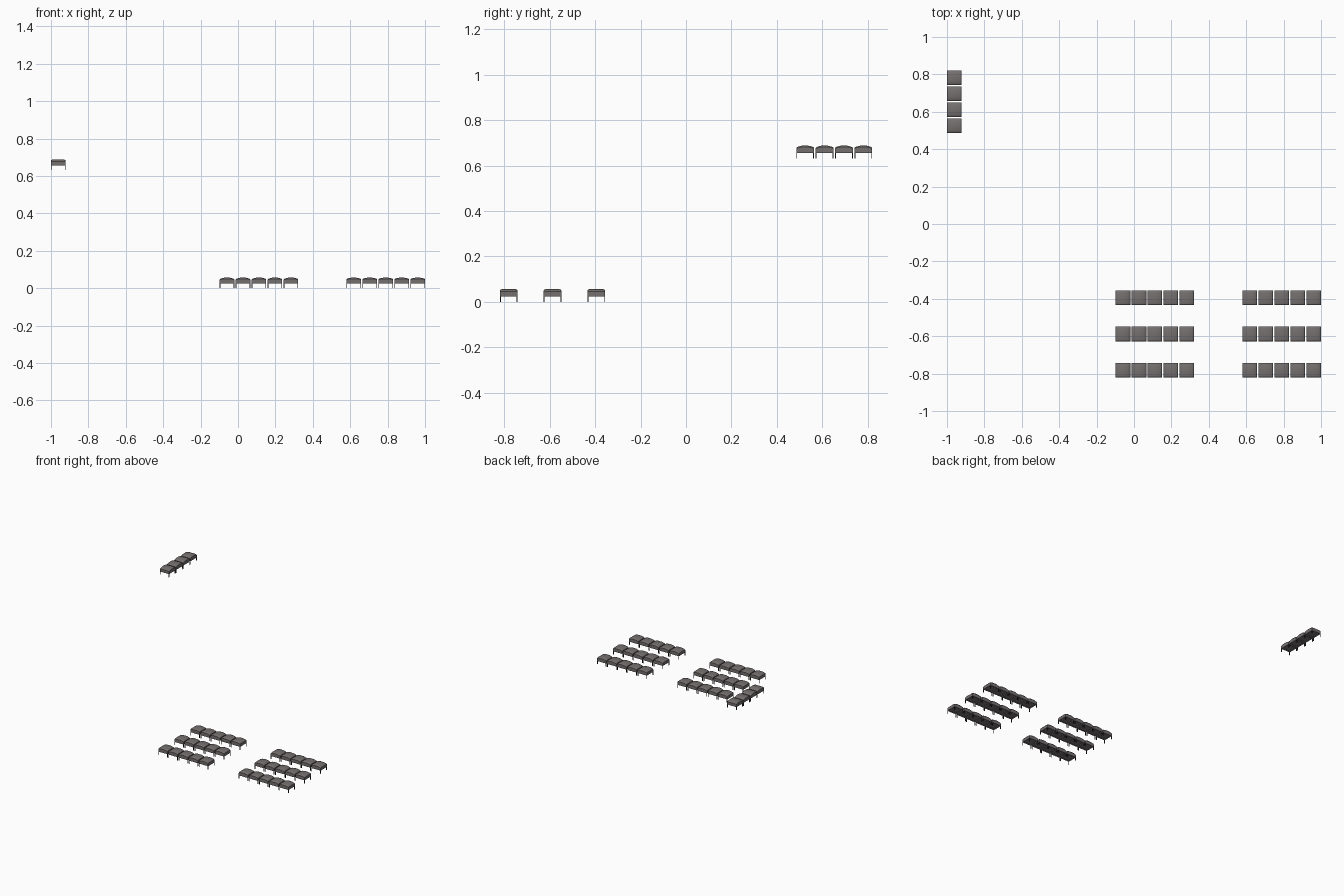
import bpy, bmesh
from mathutils import Matrix
from math import radians

if "Cube" in bpy.data.objects:
    bpy.data.objects.remove(bpy.data.objects["Cube"])

W, H, LEG = 0.078, 0.056, 0.024
PITCH = 0.0855


def material(name, col):
    m = bpy.data.materials.new(name)
    m.diffuse_color = (*col, 1)
    m.use_nodes = True
    m.node_tree.nodes["Principled BSDF"].inputs["Base Color"].default_value = m.diffuse_color
    return m


fabric = material("grey_fabric", (0.18, 0.16, 0.16))
metal = material("dark_metal", (0.03, 0.03, 0.03))


def finish(bm, name, mat):
    bmesh.ops.recalc_face_normals(bm, faces=bm.faces)
    me = bpy.data.meshes.new(name)
    bm.to_mesh(me)
    bm.free()
    me.materials.append(mat)
    return me


def add_box(bm, size, loc):
    m = Matrix.Translation(loc) @ Matrix.Diagonal((*size, 1))
    bmesh.ops.create_cube(bm, size=1, matrix=m)


# Cushion: crowned cross-section run front to back, ends softened
def cushion_mesh():
    bm = bmesh.new()
    h = W / 2
    prof = [(-h, 0.029), (h, 0.029), (h, 0.046), (0.036, 0.050), (0.027, 0.053),
            (0.014, H), (-0.014, H), (-0.027, 0.053), (-0.036, 0.050), (-h, 0.046)]
    rings = []
    for y, drop in ((-h, 0.006), (-h + 0.003, 0.002), (-h + 0.009, 0),
                    (h - 0.009, 0), (h - 0.003, 0.002), (h, 0.006)):
        rings.append([bm.verts.new((x, y, z if i < 2 else z - drop * (z - 0.029) / 0.027))
                      for i, (x, z) in enumerate(prof)])
    n = len(prof)
    for a, b in zip(rings, rings[1:]):
        for i in range(n):
            bm.faces.new((a[i], a[(i + 1) % n], b[(i + 1) % n], b[i]))
    bm.faces.new(rings[0])
    bm.faces.new(rings[-1])
    me = finish(bm, "cushion", fabric)
    me.shade_smooth()
    me.set_sharp_from_angle(angle=radians(35))
    return me


# Seat rim: open square frame under the cushion
def rim_mesh():
    bm = bmesh.new()
    t, z, hz = 0.004, 0.0265, 0.005
    for s in (-1, 1):
        add_box(bm, (W, t, hz), (0, s * (W - t) / 2, z))
        add_box(bm, (t, W - 2 * t, hz), (s * (W - t) / 2, 0, z))
    return finish(bm, "seat_rim", fabric)


# Four thin corner legs
def legs_mesh():
    bm = bmesh.new()
    t = 0.004
    for sx in (-1, 1):
        for sy in (-1, 1):
            add_box(bm, (t, t, LEG), (sx * (W - t) / 2, sy * (W - t) / 2, LEG / 2))
    return finish(bm, "legs", metal)


parts = {"cushion": cushion_mesh(), "seat_rim": rim_mesh(), "legs": legs_mesh()}


def seat(x, y, z=0, turn=0):
    for name, me in parts.items():
        o = bpy.data.objects.new(name, me)
        o.location = (x, y, z)
        o.rotation_euler = (0, 0, radians(turn))
        bpy.context.collection.objects.link(o)


# Two blocks of three rows of five seats
for x0 in (-0.059, 0.619):
    for y in (-0.395, -0.588, -0.781):
        for i in range(5):
            seat(x0 + i * PITCH, y)

# Raised side row of four, turned a quarter
for i in range(4):
    seat(-0.961, 0.525 + i * PITCH, 0.632, 90)
